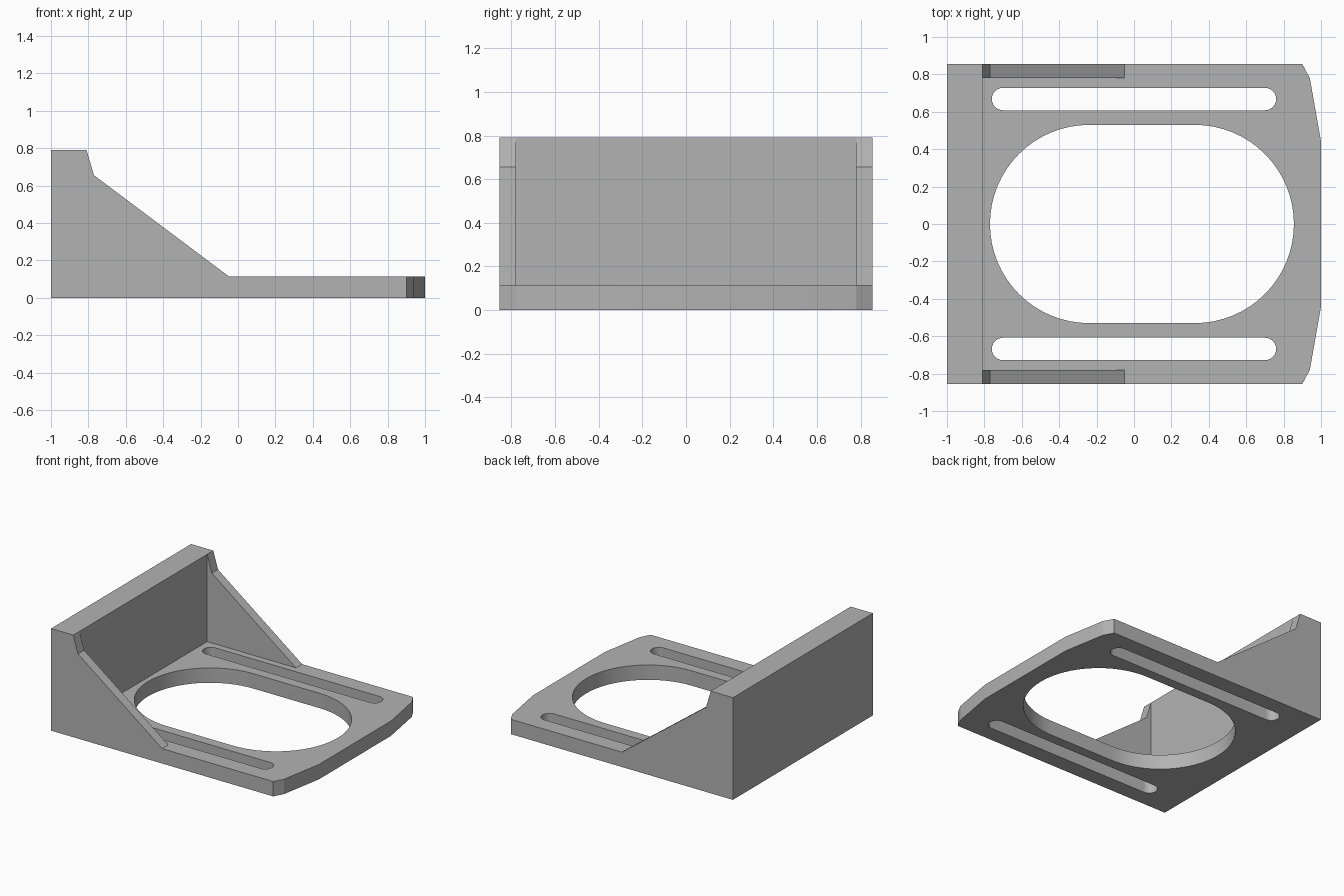
import bpy, bmesh
from math import sin, cos, pi
from mathutils import Vector

cube = bpy.data.objects.get("Cube")
if cube:
    bpy.data.objects.remove(cube, do_unlink=True)

grey = bpy.data.materials.new("plain grey")
grey.use_nodes = True
colour = (0.45, 0.45, 0.45, 1)
grey.diffuse_color = colour
grey.node_tree.nodes["Principled BSDF"].inputs["Base Color"].default_value = colour

WIDTH = 0.855      # half width of the bracket
INNER = 0.78       # inner face of the side gussets
PLATE = 0.115      # plate thickness
WALL = -0.81       # inner face of the upright wall


def prism(name, outline, sweep):
    """Extrude a closed 3D outline along a sweep vector."""
    bm = bmesh.new()
    face = bm.faces.new([bm.verts.new(p) for p in outline])
    new = bmesh.ops.extrude_face_region(bm, geom=[face])["geom"]
    verts = [g for g in new if isinstance(g, bmesh.types.BMVert)]
    bmesh.ops.translate(bm, verts=verts, vec=Vector(sweep))
    bmesh.ops.recalc_face_normals(bm, faces=bm.faces)
    mesh = bpy.data.meshes.new(name)
    bm.to_mesh(mesh)
    bm.free()
    mesh.materials.append(grey)
    obj = bpy.data.objects.new(name, mesh)
    bpy.context.collection.objects.link(obj)
    return obj


def combine(target, tool, operation="DIFFERENCE"):
    """Apply a boolean and discard the tool."""
    mod = target.modifiers.new("cut", "BOOLEAN")
    mod.operation, mod.object, mod.solver = operation, tool, "EXACT"
    bpy.context.view_layer.objects.active = target
    bpy.ops.object.modifier_apply(modifier=mod.name)
    bpy.data.objects.remove(tool, do_unlink=True)


def slot_cutter(name, left, right, y, radius, steps):
    """Round-ended slot running along x."""
    points = []
    for centre, start in ((right - radius, -pi / 2), (left + radius, pi / 2)):
        for i in range(steps + 1):
            a = start + pi * i / steps
            points.append((centre + radius * cos(a), y + radius * sin(a), -0.2))
    return prism(name, points, (0, 0, 0.6))


# Body: side profile with wall, sloped gusset and plate
profile = [(-1, 0), (1.1, 0), (1.1, PLATE), (-0.05, PLATE),
           (-0.77, 0.655), (WALL, 0.79), (-1, 0.79)]
bracket = prism("bracket", [(x, -WIDTH, z) for x, z in profile], (0, 2 * WIDTH, 0))

# Pocket between the gussets
pocket = [(WALL, -INNER), (0.2, -INNER), (0.2, INNER), (WALL, INNER)]
combine(bracket, prism("pocket_cutter", [(x, y, PLATE) for x, y in pocket], (0, 0, 1)))

# Tapered free end
half = [(1, 0.44), (0.94, 0.78), (0.85, 0.949), (-1.2, 0.949)]
outline = half + [(x, -y) for x, y in reversed(half)]
combine(bracket, prism("end_outline", [(x, y, -0.5) for x, y in outline], (0, 0, 2)),
        "INTERSECT")

# Large opening and the two side slots
combine(bracket, slot_cutter("opening_cutter", -0.77, 0.855, 0, 0.53, 32))
for side in (-1, 1):
    combine(bracket, slot_cutter("slot_cutter", -0.76, 0.76, side * 0.668, 0.06, 12))

# Smooth the rounded walls, keep hard edges
bpy.ops.object.select_all(action="DESELECT")
bracket.select_set(True)
bpy.context.view_layer.objects.active = bracket
bpy.ops.object.shade_smooth_by_angle(angle=0.3)
